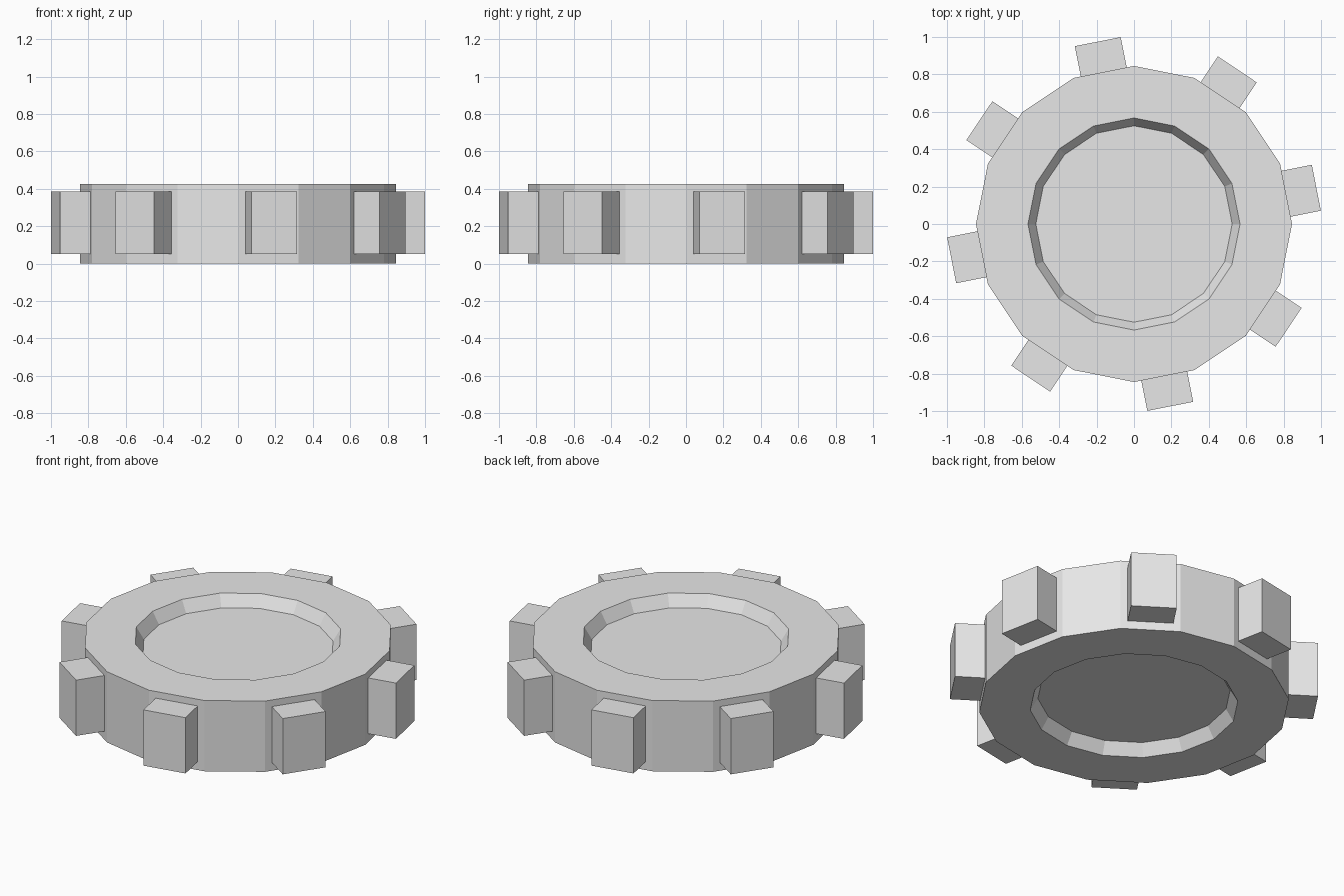
import bpy, bmesh, math
from mathutils import Matrix, Vector

if "Cube" in bpy.data.objects:
    bpy.data.objects.remove(bpy.data.objects["Cube"])

SIDES, TEETH = 16, 8
HEIGHT, RECESS = 0.425, 0.07

grey = bpy.data.materials.new("light grey")
grey.use_nodes = True
grey.diffuse_color = (0.8, 0.8, 0.8, 1)
grey.node_tree.nodes["Principled BSDF"].inputs["Base Color"].default_value = (0.8, 0.8, 0.8, 1)


def finish(bm, name):
    bmesh.ops.recalc_face_normals(bm, faces=bm.faces)
    mesh = bpy.data.meshes.new(name)
    bm.to_mesh(mesh)
    bm.free()
    mesh.materials.append(grey)
    obj = bpy.data.objects.new(name, mesh)
    bpy.context.collection.objects.link(obj)
    return obj


# Wheel body: stacked rings, dished on both faces
bm = bmesh.new()
profile = [(0.525, RECESS), (0.567, 0), (0.845, 0),
           (0.845, HEIGHT), (0.567, HEIGHT), (0.525, HEIGHT - RECESS)]
rings = []
for r, z in profile:
    angles = [math.tau * i / SIDES for i in range(SIDES)]
    rings.append([bm.verts.new((r * math.cos(a), r * math.sin(a), z)) for a in angles])
for low, high in zip(rings, rings[1:]):
    for i in range(SIDES):
        j = (i + 1) % SIDES
        bm.faces.new((low[i], low[j], high[j], high[i]))
bm.faces.new(rings[0])
bm.faces.new(rings[-1])
finish(bm, "wheel_body")

# Teeth: one block centred on every second side of the body
INNER, OUTER, WIDTH = 0.80, 0.994, 0.25
BOTTOM, TOP = 0.05, 0.385
for k in range(TEETH):
    bm = bmesh.new()
    turn = Matrix.Rotation(math.tau * k / TEETH + math.pi / SIDES, 4, 'Z')
    place = Matrix.Translation(Vector(((INNER + OUTER) / 2, 0, (BOTTOM + TOP) / 2)))
    size = Matrix.Diagonal((OUTER - INNER, WIDTH, TOP - BOTTOM, 1))
    bmesh.ops.create_cube(bm, size=1, matrix=turn @ place @ size)
    finish(bm, f"tooth_{k + 1}")
